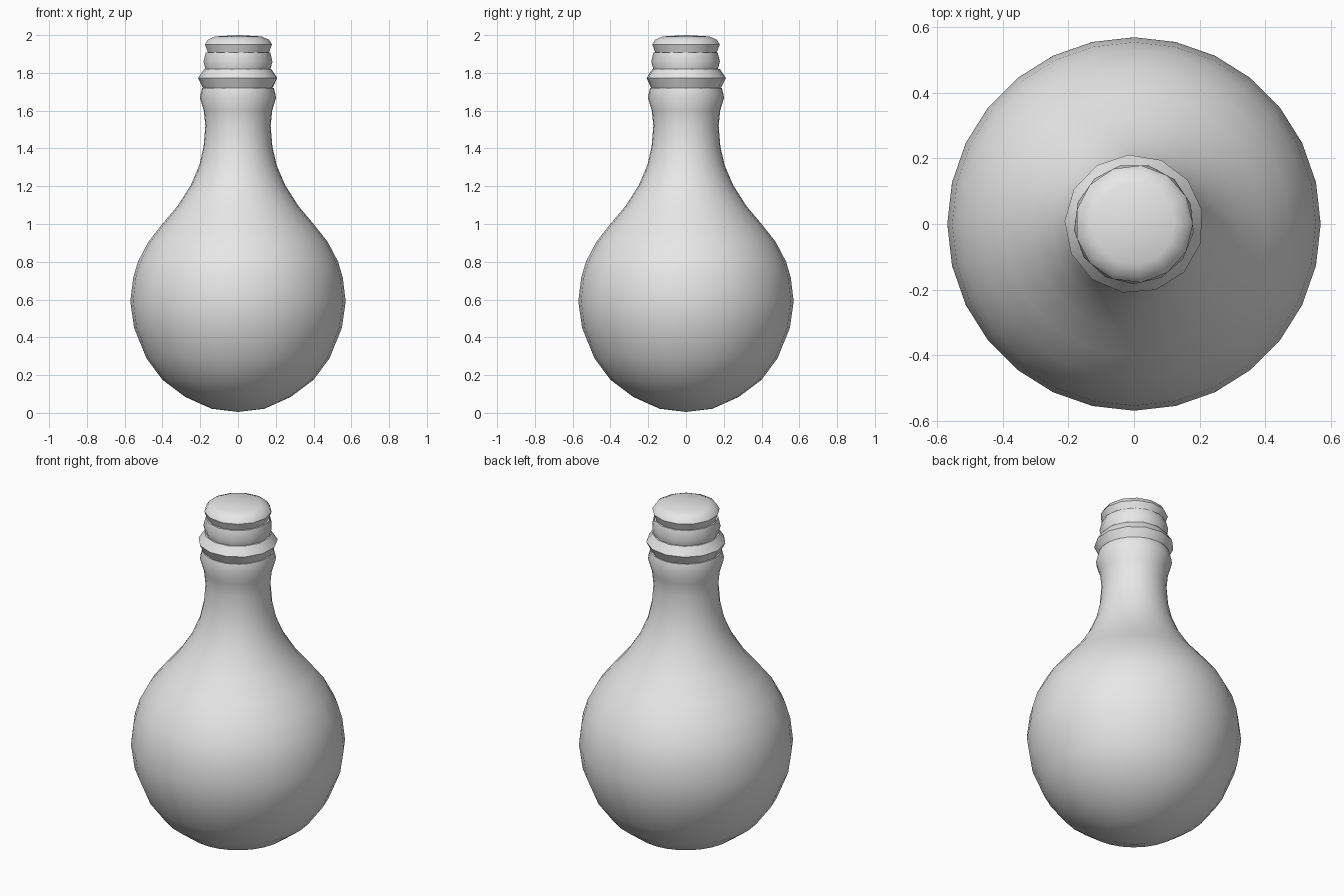
import bpy, bmesh, math

if "Cube" in bpy.data.objects:
    bpy.data.objects.remove(bpy.data.objects["Cube"])

grey = bpy.data.materials.new("plain_grey")
grey.diffuse_color = (0.8, 0.8, 0.8, 1)
grey.use_nodes = True
grey.node_tree.nodes["Principled BSDF"].inputs["Base Color"].default_value = grey.diffuse_color


def lathe(name, profile, sides, angle, turn=0.0):
    """Revolve (radius, height) points; radius 0 closes an end with a fan."""
    bm = bmesh.new()
    rings = []
    for r, z in profile:
        if r == 0:
            rings.append([bm.verts.new((0, 0, z))])
        else:
            rings.append([bm.verts.new((r * math.cos(turn + 2 * math.pi * i / sides),
                                        r * math.sin(turn + 2 * math.pi * i / sides), z))
                          for i in range(sides)])
    for a, b in zip(rings, rings[1:]):
        for i in range(sides):
            j = (i + 1) % sides
            quad = [a[i % len(a)], a[j % len(a)], b[j % len(b)], b[i % len(b)]]
            bm.faces.new(list(dict.fromkeys(quad)))
    bmesh.ops.recalc_face_normals(bm, faces=bm.faces)
    mesh = bpy.data.meshes.new(name)
    bm.to_mesh(mesh)
    bm.free()
    mesh.materials.append(grey)
    ob = bpy.data.objects.new(name, mesh)
    bpy.context.collection.objects.link(ob)
    bpy.ops.object.select_all(action='DESELECT')
    ob.select_set(True)
    bpy.context.view_layer.objects.active = ob
    bpy.ops.object.shade_smooth_by_angle(angle=math.radians(angle))
    return ob


# Round body flowing into the slim neck
lathe("bottle_body", [
    (0, 0.005), (0.14, 0.022), (0.28, 0.085), (0.40, 0.175), (0.485, 0.29),
    (0.55, 0.45), (0.57, 0.59), (0.555, 0.715), (0.53, 0.80), (0.475, 0.905),
    (0.40, 1.0), (0.32, 1.095), (0.25, 1.205), (0.205, 1.31), (0.182, 1.41),
    (0.173, 1.52), (0.181, 1.60), (0.202, 1.67), (0.190, 1.72), (0, 1.725)],
    28, 40)

# Flared ring and the lip above it
lathe("neck_ring", [(0, 1.715), (0.186, 1.72), (0.212, 1.772), (0.180, 1.82), (0, 1.825)],
      13, 35, 0.2)
lathe("bottle_lip", [(0, 1.81), (0.172, 1.815), (0.184, 1.86), (0.172, 1.908), (0, 1.915)],
      13, 40, 0.35)

# Shallow domed stopper
lathe("stopper", [(0, 1.90), (0.163, 1.905), (0.180, 1.95), (0.165, 1.975),
                  (0.125, 1.993), (0, 2.0)], 13, 45)
